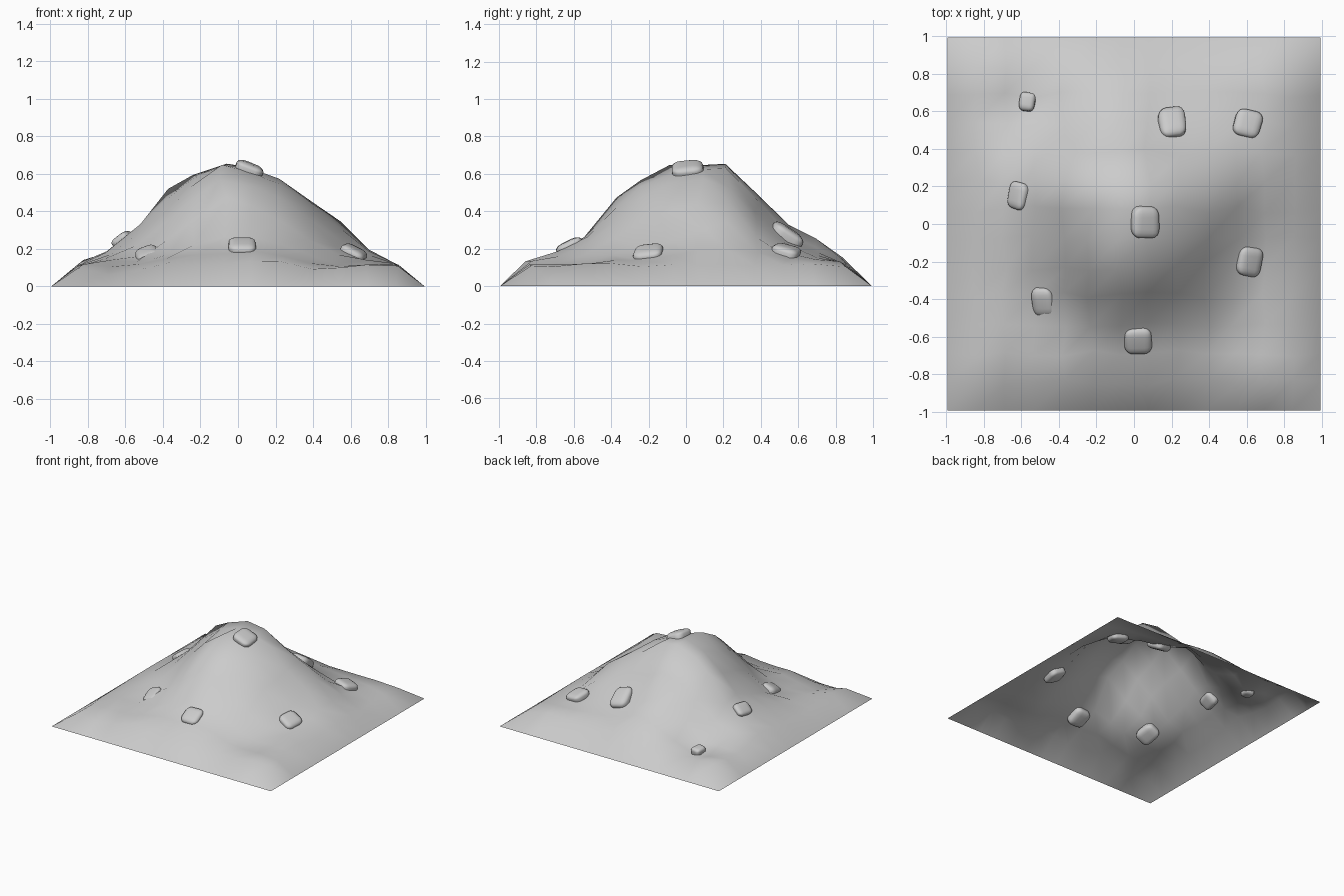
import bpy, bmesh, math, random
from mathutils import Vector, Matrix

random.seed(4)
if "Cube" in bpy.data.objects:
    bpy.data.objects.remove(bpy.data.objects["Cube"])

grey = bpy.data.materials.new("stone_grey")
grey.use_nodes = True
grey.diffuse_color = (0.6, 0.6, 0.6, 1)
grey.node_tree.nodes["Principled BSDF"].inputs["Base Color"].default_value = grey.diffuse_color

# Swells and hollows on the hill: x, y, height, radius
BUMPS = [
    # summit and shoulders
    (-0.35, 0.22, 0.12, 0.13),
    (-0.36, 0.0, -0.04, 0.12),
    (0.0, 0.25, 0.06, 0.13),
    (-0.09, -0.08, 0.03, 0.1),
    (0.13, 0.0, -0.04, 0.11),
    (-0.5, 0.15, 0.03, 0.12),
    (-0.1, -0.36, 0.08, 0.16),
    # back left spur and the valley behind the summit
    (0.5, 0.25, 0.1, 0.15),
    (0.13, 0.48, -0.07, 0.17),
    (-0.08, 0.68, 0.05, 0.14),
    # foot of the slopes
    (-0.48, -0.42, -0.05, 0.15),
    (0.6, -0.2, -0.05, 0.15),
    (-0.57, 0.65, -0.1, 0.16),
    (0.58, -0.6, -0.05, 0.17),
    (0.35, -0.8, -0.04, 0.13),
    (0.1, -0.8, 0.03, 0.14),
    (-0.65, -0.78, -0.06, 0.15),
]


def height(x, y):
    rim = 0.14 * min(1, (1 - max(abs(x), abs(y))) / 0.19)
    r = math.hypot(x, y - 0.05)
    z = rim + 0.5 * math.exp(-(r / 0.5) ** 2.6)
    for bx, by, h, s in BUMPS:
        z += h * math.exp(-((x - bx) ** 2 + (y - by) ** 2) / s ** 2)
    return z


def finish(name, bm):
    mesh = bpy.data.meshes.new(name)
    bm.to_mesh(mesh)
    bm.free()
    mesh.materials.append(grey)
    mesh.shade_smooth()
    obj = bpy.data.objects.new(name, mesh)
    bpy.context.collection.objects.link(obj)
    return obj


# Hill: an open sheet, pinned to the ground along its border
bm = bmesh.new()
bmesh.ops.create_grid(bm, x_segments=13, y_segments=13, size=0.995)
for v in bm.verts:
    x, y = v.co.x, v.co.y
    if max(abs(x), abs(y)) < 0.99:
        v.co.x += random.uniform(-0.02, 0.02)
        v.co.y += random.uniform(-0.02, 0.02)
        v.co.z = height(v.co.x, v.co.y)
finish("hill", bm)


def boulder(name, x, y, z, size, turn):
    """Rounded block lying along the slope."""
    bm = bmesh.new()
    bmesh.ops.create_cube(bm, size=1)
    for v in bm.verts:
        v.co += Vector([random.uniform(-0.06, 0.06) for _ in range(3)])
    bmesh.ops.bevel(bm, geom=bm.edges[:], offset=0.3, segments=4,
                    profile=0.5, affect="EDGES")
    bmesh.ops.scale(bm, vec=size, verts=bm.verts)
    obj = finish(name, bm)
    d = 0.06
    normal = Vector((height(x - d, y) - height(x + d, y),
                     height(x, y - d) - height(x, y + d), 2 * d))
    tilt = Vector((0, 0, 1)).rotation_difference(normal).to_matrix().to_4x4()
    obj.matrix_world = (Matrix.Translation((x, y, z)) @ tilt
                        @ Matrix.Rotation(math.radians(turn), 4, "Z"))


# Boulders scattered on the slopes
boulder("summit_boulder", 0.055, 0.01, 0.618, (0.15, 0.17, 0.08), 0)
boulder("front_boulder", 0.02, -0.62, 0.205, (0.14, 0.15, 0.08), 0)
boulder("front_right_boulder", -0.48, -0.41, 0.16, (0.13, 0.17, 0.08), 5)
boulder("front_left_boulder", 0.61, -0.2, 0.17, (0.14, 0.15, 0.08), -8)
boulder("back_boulder", 0.2, 0.535, 0.265, (0.14, 0.18, 0.09), 5)
boulder("back_left_boulder", 0.605, 0.53, 0.175, (0.14, 0.15, 0.08), -15)
boulder("right_boulder", -0.615, 0.15, 0.245, (0.11, 0.14, 0.07), -15)
boulder("back_right_boulder", -0.57, 0.65, 0.085, (0.08, 0.1, 0.07), -10)
